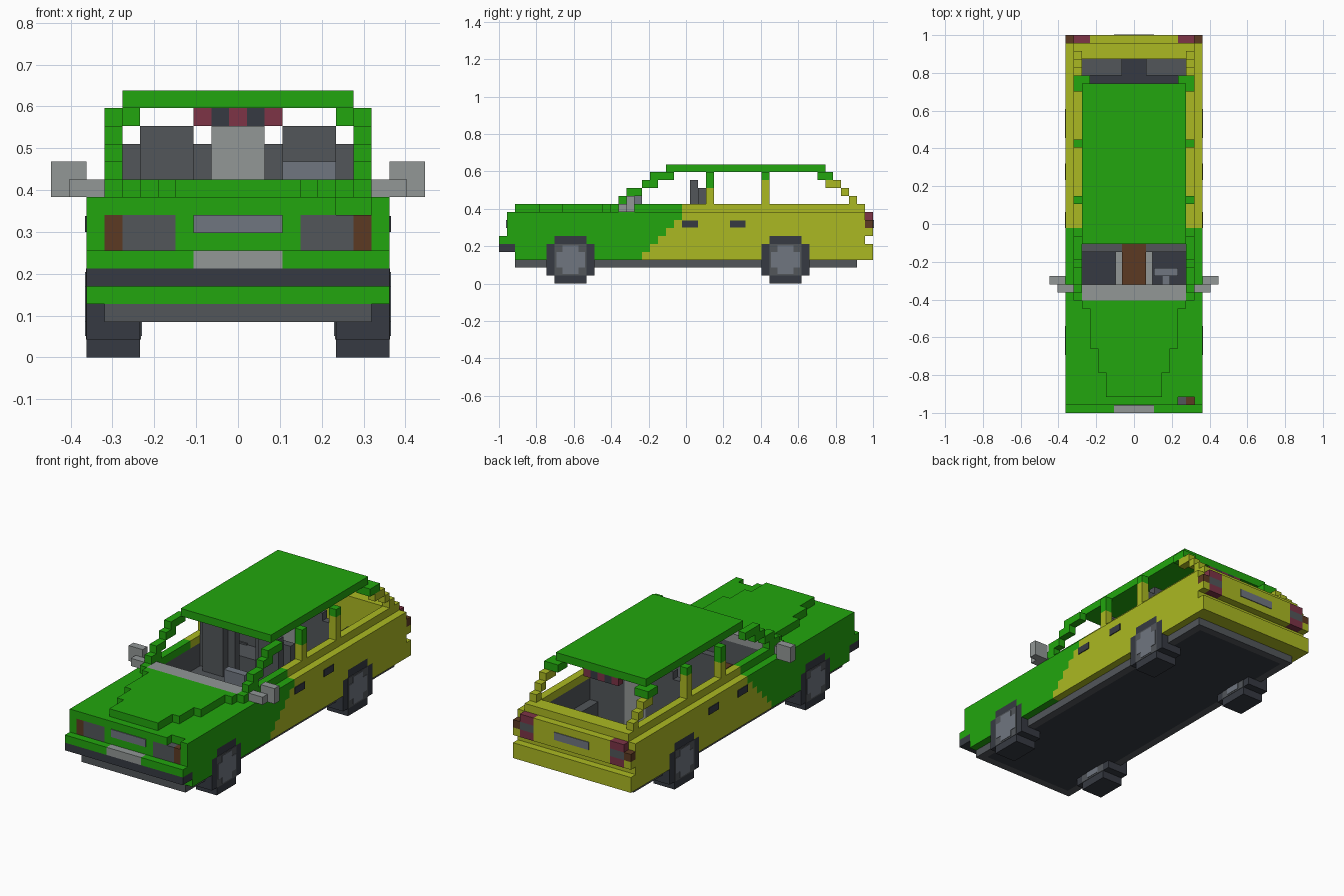
import bpy, bmesh
from mathutils import Matrix, Vector

if "Cube" in bpy.data.objects:
    bpy.data.objects.remove(bpy.data.objects["Cube"], do_unlink=True)

U = 2 / 47  # one block; y counts blocks from the nose, x from the centre line


def material(name, rgb):
    lin = [((c / 255 + 0.055) / 1.055) ** 2.4 if c > 10 else c / 255 / 12.92 for c in rgb]
    m = bpy.data.materials.new(name)
    m.use_nodes = True
    m.diffuse_color = (*lin, 1)
    bsdf = next(n for n in m.node_tree.nodes if n.type == 'BSDF_PRINCIPLED')
    bsdf.inputs["Base Color"].default_value = (*lin, 1)
    return m


GREEN = material("green paint", (34, 166, 14))
YELLOW = material("yellow paint", (171, 185, 34))
SLATE = material("dark slate", (54, 58, 66))
GREY = material("dark grey", (82, 86, 90))
LIGHT = material("light grey", (146, 151, 150))
STEEL = material("blue grey", (112, 118, 128))
RED = material("maroon", (125, 52, 70))
BROWN = material("brown", (92, 58, 34))


def part(name, mat, boxes, mirror=False):
    """Join blocks given as (x0, x1, y0, y1, z0, z1) in block units."""
    bm = bmesh.new()
    if mirror:
        boxes = boxes + [(-b[1], -b[0], *b[2:]) for b in boxes]
    for x0, x1, y0, y1, z0, z1 in boxes:
        centre = Vector(((x0 + x1) / 2, (y0 + y1) / 2 - 23.5, (z0 + z1) / 2)) * U
        size = Vector((x1 - x0, y1 - y0, z1 - z0)) * U
        bmesh.ops.create_cube(bm, size=1, matrix=Matrix.Translation(centre) @ Matrix.Diagonal((*size, 1)))
    me = bpy.data.meshes.new(name)
    bm.to_mesh(me)
    bm.free()
    me.materials.append(mat)
    ob = bpy.data.objects.new(name, me)
    bpy.context.collection.objects.link(ob)
    return ob


# Side panels: rows with a stepped colour split, cut out around the wheels
green_rows, yellow_rows = [], []
splits = {3: 18, 4: 19, 5: 20, 6: 21, 7: 22, 8: 23}
for z, s in splits.items():
    if z < 6:
        k = 3 if z < 5 else 2
        g = [(2, 9 - k), (9 + k, s)]
        y = [(s, 36 - k), (36 + k, 46)]
    else:
        g, y = [(2, s)], [(s, 46)]
    green_rows += [(7.5, 8.5, a, b, z, z + 1) for a, b in g]
    yellow_rows += [(7.5, 8.5, a, b, z, z + 1) for a, b in y]
part("side_panels_front", GREEN, green_rows, True)
part("side_panels_rear", YELLOW, yellow_rows, True)
part("window_sills_front", GREEN, [(6.5, 7.5, 14, 23, 9, 10)], True)
part("window_sills_rear", YELLOW, [(6.5, 7.5, 23, 44, 9, 10)], True)

# Underside, floor and inner lining
part("floor", SLATE, [(-6.5, 6.5, 3, 44, 2, 3)])
part("sill_skirt", GREY, [(-7.5, 7.5, 2, 3, 2, 3), (-7.5, 7.5, 44, 45, 2, 3),
                          (-7.5, -6.5, 3, 44, 2, 3), (6.5, 7.5, 3, 44, 2, 3)])
part("inner_lining", GREY, [(6.5, 7.5, 16, 44, 3, 9), (1.5, 6.5, 42, 44, 3, 6),
                            (5.3, 6.5, 32.8, 39.2, 3, 6.2)], True)
part("firewall", GREY, [(-7.5, 7.5, 14, 16, 3, 8.9)])

# Nose and hood
part("engine_block", GREEN, [(-5.5, 5.5, 2, 14, 3, 8)])
part("hood_deck", GREEN, [(-7.5, 7.5, 2, 14, 8, 9)])
part("hood_bulge", GREEN, [(-w, w, a, b, 9, 10) for w, a, b in
                           ((3.5, 2, 5), (4.5, 5, 8), (5.5, 8, 13), (6.5, 13, 14))])
part("front_fascia", GREEN, [(-3.5, 3.5, 1, 2, 6, 8), (7.5, 8.5, 1, 2, 6, 8), (-8.5, -7.5, 1, 2, 6, 8),
                             (-8.5, 5.5, 1, 2, 8, 9), (7.5, 8.5, 1, 2, 8, 9),
                             (-7.5, 7.5, 2, 3, 3, 8), (-8.5, 8.5, 1, 2, 5, 6)])
part("front_bumper_top", GREEN, [(2.5, 8.5, 0, 1, 5, 6)], True)
part("front_bumper", SLATE, [(-8.5, 8.5, 0, 2, 4, 5)])
part("front_plate", LIGHT, [(-2.5, 2.5, 0, 1, 5, 6)])
part("headlights", GREY, [(3.5, 6.5, 1, 2, 6, 8)], True)
part("turn_signals", BROWN, [(6.5, 7.5, 1, 2, 6, 8)], True)
part("grille", STEEL, [(-2.5, 2.5, 0.9, 1, 7, 8)])

# Tail
part("tail_wall", YELLOW, [(-7.5, 7.5, 44, 46, 3, 9), (-7.5, 7.5, 44, 46, 9, 10)])
part("rear_bumper", YELLOW, [(-8.5, 8.5, 46, 47, 3, 5)])
part("tailgate", YELLOW, [(-5.5, 5.5, 46, 47, 6, 9), (7.5, 8.5, 46, 47, 6, 7),
                          (-8.5, -7.5, 46, 47, 6, 7)])
part("rear_plate", STEEL, [(-2.5, 2.5, 47, 47.1, 7, 8)])
part("tail_lights", RED, [(5.5, 7.5, 46, 47, 6, 7), (5.5, 7.5, 46, 47, 8, 9)], True)
part("reverse_lights", GREY, [(5.5, 7.5, 46, 47, 7, 8)], True)
part("rear_side_markers", BROWN, [(7.5, 8.5, 46, 47, 7, 8)], True)

# Roof and stepped pillars
part("roof", GREEN, [(-6.5, 6.5, 21, 41, 14, 15)])
part("windscreen_pillars", GREEN, [(6.5, 7.5, 15, 17, 10, 11), (6.5, 7.5, 16, 18, 11, 12),
                                   (6.5, 7.5, 18, 20, 12, 13), (6.5, 7.5, 19, 22, 13, 14)], True)
part("door_pillars_lower", YELLOW, [(6.5, 7.5, 26, 27, 10, 12), (6.5, 7.5, 33, 34, 10, 13)], True)
part("door_pillars_upper", GREEN, [(6.5, 7.5, 26, 27, 12, 14), (6.5, 7.5, 33, 34, 13, 14)], True)
part("rear_pillars_top", GREEN, [(5.5, 7.5, 40, 42, 13, 14)], True)
part("rear_pillars", YELLOW, [(6.5, 7.5, 41, 43, 12, 13), (6.5, 7.5, 43, 44, 11, 12),
                              (6.5, 7.5, 44, 45, 10, 11)], True)
part("brake_light_red", RED, [(-2.5, -1.5, 40, 41, 13, 14), (-0.5, 0.5, 40, 41, 13, 14),
                              (1.5, 2.5, 40, 41, 13, 14)])
part("brake_light_dark", SLATE, [(0.5, 1.5, 40, 41, 13, 14)], True)

# Mirrors and door handles
part("side_mirrors", LIGHT, [(7.5, 9.5, 15, 16, 9, 10), (8.5, 10.5, 16, 17, 9, 11)], True)
part("door_handles", SLATE, [(8.5, 8.6, y, y + 2, 7.05, 7.95) for y in (23, 29)], True)

# Cabin
part("dashboard", LIGHT, [(-6.5, 6.5, 14, 16, 8.9, 10)])
part("centre_console", BROWN, [(-1.5, 1.5, 16, 24, 3, 6)])
part("console_sides", LIGHT, [(1.5, 2.3, 16, 24, 3, 5.5)], True)
part("steering_wheel", STEEL, [(2.5, 5.5, 17, 18, 8, 11), (3.5, 4.5, 16, 17, 8, 9)])
part("front_seats", GREY, [(1.5, 6.5, 20, 26, 3, 6), (1.5, 6.5, 25, 26, 6, 12),
                           (2.5, 5.5, 24, 25, 6, 13)], True)
part("rear_seat", GREY, [(-6.5, 6.5, 30, 33, 3, 6), (1.5, 6.5, 33, 34, 3, 12),
                         (-6.5, -1.5, 33, 34, 3, 12)])
part("rear_headrests", GREY, [(2.5, 5.5, 33, 34, 12, 13)], True)
part("rear_seat_centre", LIGHT, [(-1.5, 1.5, 33, 34, 3, 13)])

# Wheels: stepped tyre with a hub plate on both faces
for name, y in (("front", 9), ("rear", 36)):
    part(name + "_tyres", SLATE, [(5.5, 8.5, y - 3, y + 3, 1, 5), (5.5, 8.5, y - 2, y + 2, 0, 1),
                                  (5.5, 8.5, y - 2, y + 2, 5, 6)], True)
    part(name + "_rims", GREY, [(5.45, 8.55, y - 2, y + 2, 1, 5)], True)
    part(name + "_hubs", STEEL, [(5.4, 8.6, y - 1.8, y + 1.8, 2, 4),
                                 (5.4, 8.6, y - 1, y + 1, 1.2, 4.8)], True)
